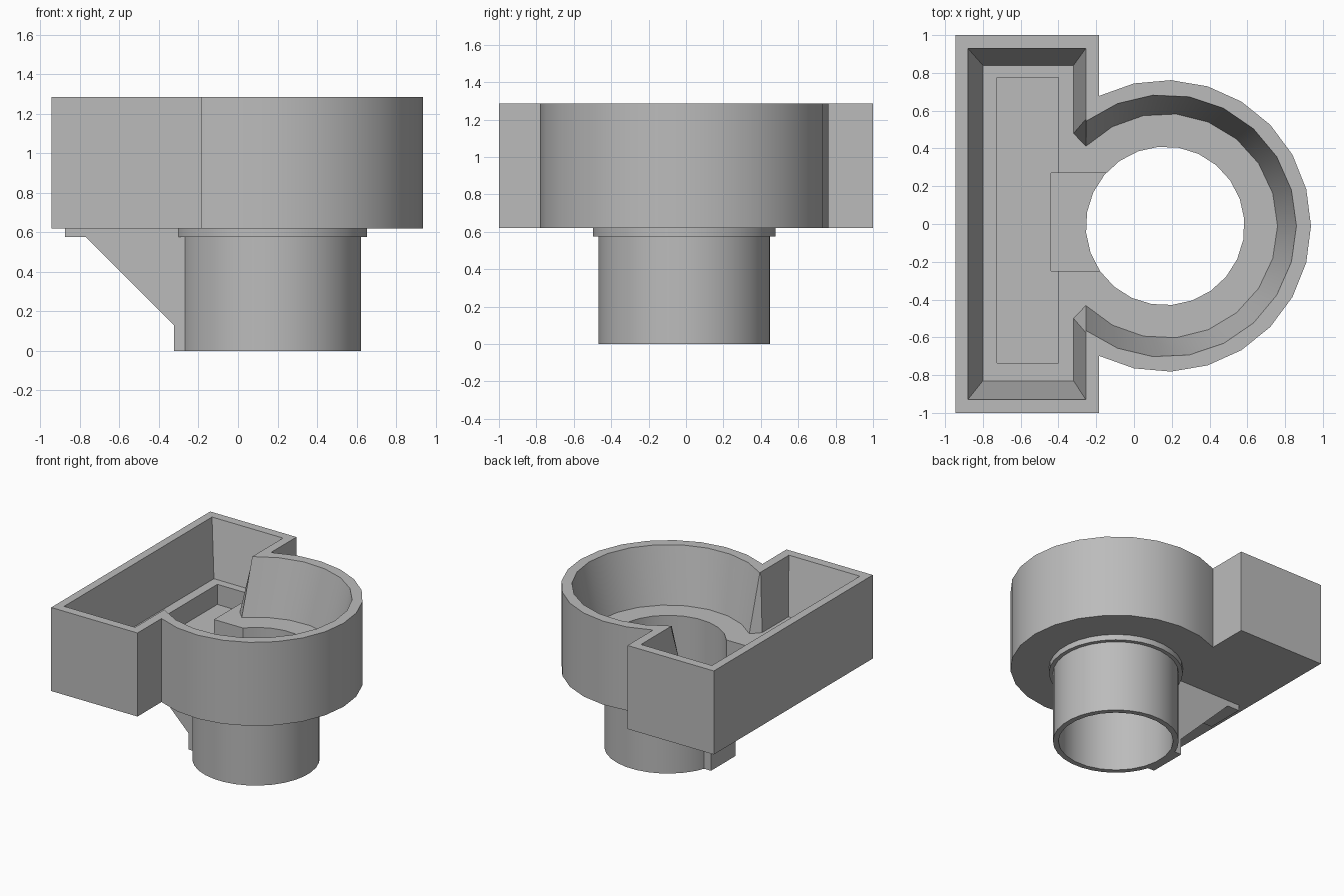
import bpy
import bmesh
from math import acos, cos, sin, radians

cube = bpy.data.objects.get("Cube")
if cube:
    bpy.data.objects.remove(cube)

CX, CY = 0.165, -0.01          # axis of the round section
BOTTOM, TOP, SHELF = 0.62, 1.285, 0.85

grey = bpy.data.materials.new("matte grey")
grey.use_nodes = True
grey.diffuse_color = (0.5, 0.5, 0.5, 1)
grey.node_tree.nodes["Principled BSDF"].inputs["Base Color"].default_value = (0.5, 0.5, 0.5, 1)


def loft(name, rings):
    """Closed solid through matching rings of points."""
    bm = bmesh.new()
    loops = [[bm.verts.new(p) for p in ring] for ring in rings]
    n = len(loops[0])
    for a, b in zip(loops, loops[1:]):
        for i in range(n):
            j = (i + 1) % n
            bm.faces.new((a[i], a[j], b[j], b[i]))
    bm.faces.new(loops[0][::-1])
    bm.faces.new(loops[-1])
    bmesh.ops.recalc_face_normals(bm, faces=bm.faces)
    mesh = bpy.data.meshes.new(name)
    bm.to_mesh(mesh)
    bm.free()
    mesh.materials.append(grey)
    obj = bpy.data.objects.new(name, mesh)
    bpy.context.collection.objects.link(obj)
    return obj


def level(points, z):
    return [(x, y, z) for x, y in points]


def prism(name, points, z0, z1):
    return loft(name, [level(points, z0), level(points, z1)])


def box(name, x0, x1, y0, y1, z0, z1):
    return prism(name, [(x0, y0), (x1, y0), (x1, y1), (x0, y1)], z0, z1)


def cylinder(name, r, z0, z1, sides=24):
    pts = [(CX + r * cos(radians(5 + 360 * i / sides)),
            CY + r * sin(radians(5 + 360 * i / sides))) for i in range(sides)]
    return prism(name, pts, z0, z1)


def outline(r, x0, x1, y0, y1, x_arc, join):
    """Rectangle merged with a circle; join is where the bridge meets the rectangle."""
    a = acos((x_arc - CX) / r)
    arc = [(CX + r * cos(a * (i / 8 - 1)), CY + r * sin(a * (i / 8 - 1))) for i in range(17)]
    return arc + [(x1, CY + join), (x1, y1), (x0, y1), (x0, y0), (x1, y0), (x1, CY - join)]


def cut(obj, cutters):
    bpy.context.view_layer.objects.active = obj
    for c in cutters:
        mod = obj.modifiers.new("cut", 'BOOLEAN')
        mod.operation = 'DIFFERENCE'
        mod.solver = 'EXACT'
        mod.object = c
        bpy.ops.object.modifier_apply(modifier=mod.name)


# Outer housing
housing = prism("housing", outline(0.772, -0.945, -0.185, -1, 1, -0.185, 0.72), BOTTOM, TOP)

# Hollow with tapering walls down to the shelf
rim = outline(0.695, -0.88, -0.255, -0.93, 0.93, -0.255, 0.565)
shelf = outline(0.595, -0.80, -0.32, -0.83, 0.84, -0.255, 0.49)
hollow = loft("hollow_cutter", [level(shelf, SHELF), level(rim, TOP), level(rim, TOP + 0.1)])

# Tray recess, channel to the bore, and the bore itself
tray = box("tray_cutter", -0.725, -0.40, -0.735, 0.775, 0.69, 0.95)
channel = box("channel_cutter", -0.44, 0.0, -0.25, 0.27, 0.65, 0.96)
bore = cylinder("bore_cutter", 0.42, -0.1, 1.0)
cut(housing, [hollow, tray, channel, bore])

# Outlet tube and its collar
tube = cylinder("outlet_tube", 0.46, 0, BOTTOM, 32)
collar = cylinder("tube_collar", 0.49, 0.575, BOTTOM, 32)

# Sloped bracket below the tray
side = [(-0.875, BOTTOM), (-0.875, 0.575), (-0.77, 0.575), (-0.325, 0.13),
        (-0.325, 0), (-0.2, 0), (-0.2, BOTTOM)]
bracket = loft("sloped_bracket", [[(x, y, z) for x, z in side] for y in (-0.16, 0.15)])

for part in (tube, collar, bracket):
    cut(part, [bore])

for helper in (hollow, tray, channel, bore):
    bpy.data.objects.remove(helper)

# Smooth the round walls, keep the corners crisp
bpy.ops.object.select_all(action='DESELECT')
for part in (housing, tube, collar, bracket):
    part.select_set(True)
    bpy.context.view_layer.objects.active = part
bpy.ops.object.shade_smooth_by_angle(angle=radians(25))
